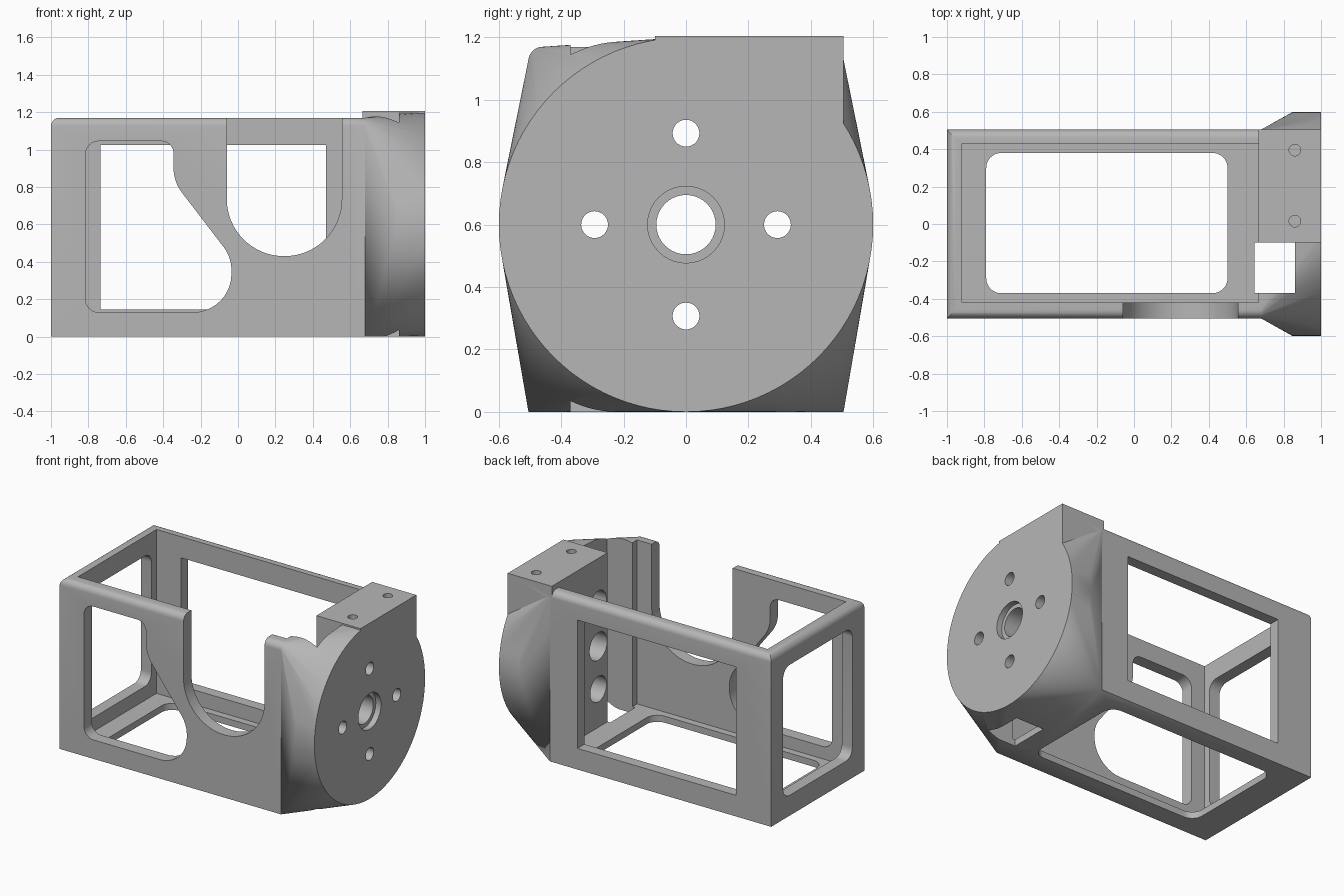
import bpy, bmesh, math
from mathutils import Vector

if "Cube" in bpy.data.objects:
    bpy.data.objects.remove(bpy.data.objects["Cube"], do_unlink=True)

grey = bpy.data.materials.new("plain_grey")
grey.use_nodes = True
COLOUR = (0.47, 0.47, 0.47, 1)
grey.diffuse_color = COLOUR
grey.node_tree.nodes["Principled BSDF"].inputs["Base Color"].default_value = COLOUR

SHOULDER = 0.68   # where the box meets the flared end
MID_Z = 0.6       # axis of the round plate
RADIUS = 0.6


def finish(bm, name):
    bmesh.ops.recalc_face_normals(bm, faces=bm.faces[:])
    mesh = bpy.data.meshes.new(name)
    bm.to_mesh(mesh)
    bm.free()
    mesh.materials.append(grey)
    obj = bpy.data.objects.new(name, mesh)
    bpy.context.collection.objects.link(obj)
    return obj


def rounded(corners, steps=10):
    """Outline from (a, b, radius) corners with filleted corners."""
    out = []
    for i, (a, b, r) in enumerate(corners):
        p = Vector((a, b))
        if r == 0:
            out.append(p)
            continue
        u = (Vector(corners[i - 1][:2]) - p).normalized()
        v = (Vector(corners[(i + 1) % len(corners)][:2]) - p).normalized()
        half = u.angle(v) / 2
        centre = p + (u + v).normalized() * r / math.sin(half)
        t = r / math.tan(half)
        d0, d1 = p + u * t - centre, p + v * t - centre
        w = d0.angle(d1)
        for k in range(steps + 1):
            s = k / steps
            out.append(centre + (d0 * math.sin((1 - s) * w) + d1 * math.sin(s * w)) / math.sin(w))
    return out


def rect(a0, a1, b0, b1, r=0):
    return rounded([(a0, b0, r), (a1, b0, r), (a1, b1, r), (a0, b1, r)])


def circle(a, b, r, n=40):
    return [Vector((a + r * math.cos(2 * math.pi * k / n),
                    b + r * math.sin(2 * math.pi * k / n))) for k in range(n)]


def prism(name, outline, axis, lo, hi):
    """Extrude a 2D outline along an axis from lo to hi."""
    place = {"x": lambda p, h: (h, p.x, p.y),
             "y": lambda p, h: (p.x, h, p.y),
             "z": lambda p, h: (p.x, p.y, h)}[axis]
    bm = bmesh.new()
    low = [bm.verts.new(place(p, lo)) for p in outline]
    high = [bm.verts.new(place(p, hi)) for p in outline]
    bm.faces.new(low)
    bm.faces.new(high)
    for i in range(len(low)):
        bm.faces.new((low[i - 1], low[i], high[i], high[i - 1]))
    return finish(bm, name)


def combine(target, tool, operation):
    mod = target.modifiers.new(tool.name, "BOOLEAN")
    mod.operation = operation
    mod.solver = "EXACT"
    mod.object = tool
    bpy.context.view_layer.objects.active = target
    bpy.ops.object.modifier_apply(modifier=mod.name)
    bpy.data.objects.remove(tool, do_unlink=True)


# Box body with rounded top edges on three sides
frame = prism("motor_housing", rect(-1, SHOULDER, -0.505, 0.505), "z", 0, 1.17)
bm = bmesh.new()
bm.from_mesh(frame.data)
top_edges = [e for e in bm.edges
             if all(v.co.z > 1.1 for v in e.verts)
             and not all(v.co.x > 0 for v in e.verts)]
bmesh.ops.bevel(bm, geom=top_edges, offset=0.045, segments=6, profile=0.5, affect="EDGES")
bm.to_mesh(frame.data)
bm.free()

# Flared end: hull from the box section to the round plate
bm = bmesh.new()
for v in frame.data.vertices:
    if v.co.x > SHOULDER - 0.001:
        bm.verts.new(v.co)
for x in (0.85, 1.0):
    for p in circle(0, MID_Z, RADIUS, 96):
        bm.verts.new((x, p.x, p.y))
bmesh.ops.convex_hull(bm, input=bm.verts[:])
bmesh.ops.dissolve_limit(bm, angle_limit=0.002, verts=bm.verts[:], edges=bm.edges[:])
combine(frame, finish(bm, "flared_end"), "UNION")

# Mounting block on top of the flared end
combine(frame, prism("mounting_block", rect(0.665, 1.0, -0.1, 0.505), "z", 0.9, 1.205), "UNION")

# Front window: narrow at the top, sloping out to a round lower corner
front_window = rounded([
    (-0.815, 0.13, 0.07), (-0.035, 0.13, 0.205), (-0.035, 0.424, 0.205),
    (-0.345, 0.829, 0.22), (-0.345, 1.045, 0.065), (-0.815, 1.045, 0.07)])
# U slot open at the top of the front wall
u_slot = rounded([(-0.06, 1.5, 0), (-0.06, 0.43, 0.306),
                  (0.555, 0.43, 0.306), (0.555, 1.5, 0)], 16)

cuts = [
    ("cavity", rect(-0.92, 0.665, -0.42, 0.43), "z", 0.045, 1.5),
    ("floor_opening", rect(-0.79, 0.5, -0.37, 0.38, 0.08), "z", -0.1, 0.1),
    ("back_window", rect(-0.735, 0.47, 0.145, 1.025), "y", 0.3, 0.7),
    ("end_window", rect(-0.375, 0.375, 0.14, 1.035, 0.07), "x", -1.2, -0.8),
    ("front_window", front_window, "y", -0.7, -0.3),
    ("front_slot", u_slot, "y", -0.7, -0.3),
    ("side_notch", rect(-0.37, -0.1, -0.1, 1.5), "x", 0.645, 0.86),
    ("shaft_hole", circle(0, MID_Z, 0.095), "x", 0.5, 1.1),
    ("shaft_recess", circle(0, MID_Z, 0.123), "x", 0.96, 1.1),
]
# Four screw holes, each with a wide recess for the head from inside
for k in range(4):
    y = 0.293 * math.cos(k * math.pi / 2)
    z = MID_Z + 0.293 * math.sin(k * math.pi / 2)
    cuts.append(("screw_hole", circle(y, z, 0.043, 28), "x", 0.5, 1.1))
    cuts.append(("screw_recess", circle(y, z, 0.088, 32), "x", 0.5, 0.86))
# Blind holes in the block
for y in (0.015, 0.395):
    cuts.append(("block_hole", circle(0.86, y, 0.031, 24), "z", 1.0, 1.4))

for cut in cuts:
    combine(frame, prism(*cut), "DIFFERENCE")

# Smooth shading with sharp edges kept
bpy.ops.object.select_all(action="DESELECT")
frame.select_set(True)
bpy.context.view_layer.objects.active = frame
bpy.ops.object.shade_smooth_by_angle(angle=math.radians(25))
